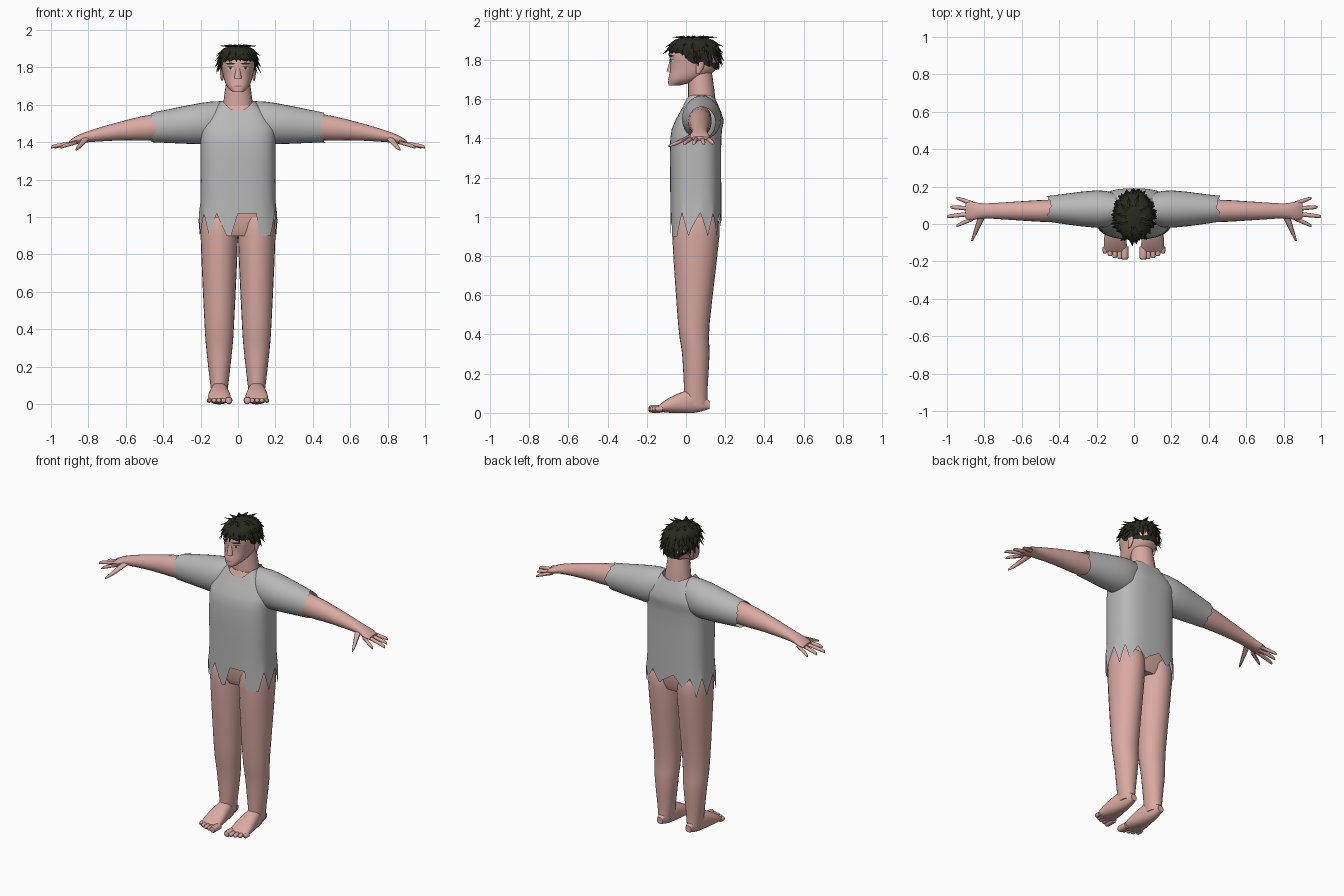
import bpy, bmesh, math, random
from mathutils import Matrix, Vector
from mathutils.bvhtree import BVHTree

random.seed(4)
if "Cube" in bpy.data.objects:
    bpy.data.objects.remove(bpy.data.objects["Cube"])
parts = []


def material(name, red, green, blue):
    mat = bpy.data.materials.new(name)
    mat.use_nodes = True
    mat.diffuse_color = (red, green, blue, 1)
    shader = mat.node_tree.nodes["Principled BSDF"]
    shader.inputs["Base Color"].default_value = (red, green, blue, 1)
    shader.inputs["Roughness"].default_value = .9
    return mat


SKIN = material("skin", .7, .4, .36)
CLOTH = material("grey cloth", .48, .48, .48)
HAIR = material("dark hair", .022, .023, .013)
WHITE = material("eye white", .7, .66, .64)
LIP = material("lip", .36, .15, .13)


def finish(name, bm, mat):
    mesh = bpy.data.meshes.new(name)
    bm.to_mesh(mesh)
    bm.free()
    mesh.materials.append(mat)
    ob = bpy.data.objects.new(name, mesh)
    bpy.context.scene.collection.objects.link(ob)
    parts.append(ob)
    return ob


def resample(rings, steps=3):
    """Catmull-Rom interpolation between cross-sections."""
    padded = [rings[0], *rings, rings[-1]]
    for before, start, end, after in zip(padded, padded[1:], padded[2:], padded[3:]):
        for step in range(steps):
            t = step / steps
            yield [q + t / 2 * (r - p + t * (2 * p - 5 * q + 4 * r - s + t * (3 * (q - r) + s - p)))
                   for p, q, r, s in zip(before, start, end, after)]
    yield rings[-1]


def loft(name, rings, mat, axis="z", offset=0, sides=20, power=2, mirror=1, warp=None, caps=True):
    """Each ring is (position along axis, centre, first radius, second radius)."""
    bm = bmesh.new()
    rows = []
    for along, centre, first, second in resample(rings):
        row = []
        for k in range(sides):
            angle = math.tau * k / sides
            c, s = math.cos(angle), math.sin(angle)
            u = offset + first * math.copysign(abs(c) ** (2 / power), c)
            v = centre + second * math.copysign(abs(s) ** (2 / power), s)
            x, y, z = {"z": (u, v, along), "x": (along, u, v), "y": (u, along, v)}[axis]
            if warp:
                x, y, z = warp(x, y, z, angle)
            row.append(bm.verts.new((x * mirror, y, z)))
        rows.append(row)
    for low, high in zip(rows, rows[1:]):
        for k in range(sides):
            bm.faces.new((low[k - 1], low[k], high[k], high[k - 1]))
    if caps:
        bm.faces.new(rows[0])
        bm.faces.new(rows[-1])
    bmesh.ops.recalc_face_normals(bm, faces=bm.faces)
    return finish(name, bm, mat)


# Torso, neck, head and nose
loft("torso", [(.9, .05, .15, .09), (1, .05, .19, .11), (1.4, .05, .19, .11), (1.6, .08, .08, .07)],
     SKIN, sides=32, power=2.6)
loft("neck", [(1.5, .08, .09, .07), (1.6, .08, .08, .07), (1.75, .07, .06, .06)], SKIN)
head = loft("head", [(1.67, -.06, .03, .03), (1.7, -.01, .06, .08), (1.76, .04, .08, .12),
                     (1.85, .04, .09, .12), (1.91, .04, .04, .06)], SKIN, sides=32, power=2.3)
loft("nose", [(1.74, -.08, .02, .02), (1.81, -.07, .01, .01)], SKIN, sides=10)

# Painted face details, laid just over the head surface
skull = BVHTree.FromPolygons([v.co for v in head.data.vertices],
                             [tuple(p.vertices) for p in head.data.polygons])


def plate(name, x, z, width, height, mat, lift, columns=9):
    """Lens-shaped strip of quads projected onto the face."""
    bm = bmesh.new()
    pairs = []
    for k in range(columns):
        across = 2 * k / (columns - 1) - 1
        rise = height * (1.1 - across * across)
        pair = []
        for target in (z - rise, z + rise):
            origin = Vector((x + width * across, -1, target))
            hit = skull.ray_cast(origin, Vector((0, 1, 0)))[0]
            pair.append(bm.verts.new(hit - Vector((0, lift, 0))))
        pairs.append(pair)
    for left, right in zip(pairs, pairs[1:]):
        bm.faces.new((left[0], right[0], right[1], left[1]))
    finish(name, bm, mat)


plate("mouth", 0, 1.7, .026, .003, LIP, .003)


# Limbs and sleeves, built once for each side
def cuff(x, y, z, angle):
    """Tear the open end of the sleeve."""
    tear = .01 * math.sin(3 * angle + 1) + random.choice((0, 0, .01))
    return x + tear * max(0, (x - .4) / .05), y, z


def thumb_lean(x, y, z, angle):
    return x - .4 * y, y, z


for side, mirror in (("left", 1), ("right", -1)):
    loft(side + "_leg", [(1, .05, .09, .11), (.9, .05, .1, .12), (.45, .04, .08, .08), (.3, .05, .07, .07),
                         (.12, .05, .05, .06), (.04, .05, .04, .06)], SKIN, offset=.1, sides=24, mirror=mirror)
    loft(side + "_foot", [(.12, .04, .02, .02), (.04, .06, .04, .06), (-.08, .04, .06, .04),
                          (-.15, .02, .06, .01)], SKIN, axis="y", offset=.1, power=2.4, mirror=mirror)
    for n in range(5):
        size = .013 if n else .02
        tip = .002 * n * n - .19
        loft(f"{side}_toe_{n + 1}", [(-.12, .02, size, size), (tip + .01, .02, size, size),
                                     (tip, .02, size / 2, size / 2)],
             SKIN, axis="y", offset=.05 + .026 * n, sides=10, mirror=mirror)

    loft(side + "_arm", [(.2, 1.5, .06, .07), (.45, 1.48, .06, .07), (.63, 1.46, .05, .05),
                         (.8, 1.43, .04, .03), (.87, 1.41, .05, .02), (.9, 1.4, .04, .01)],
         SKIN, axis="x", offset=.07, mirror=mirror)
    for n, (label, tip) in enumerate((("index", .95), ("middle", 1), ("ring", .98), ("little", .95))):
        spread = (.024 * n - .04) / (tip - .86)

        def splay(x, y, z, angle):
            return x, y + spread * (x - .86), z

        loft(f"{side}_{label}_finger", [(.86, 1.4, .013, .01), (tip - .02, 1.38, .01, .01),
                                        (tip, 1.37, .005, .005)],
             SKIN, axis="x", offset=.03 + .026 * n, sides=10, mirror=mirror, warp=splay)
    loft(side + "_thumb", [(.04, 1.42, .02, .01), (-.04, 1.38, .012, .012), (-.09, 1.36, .005, .005)],
         SKIN, axis="y", offset=.83, sides=10, mirror=mirror, warp=thumb_lean)
    loft(side + "_sleeve", [(.09, 1.51, .08, .11), (.2, 1.5, .1, .11), (.45, 1.48, .07, .08)],
         CLOTH, axis="x", offset=.08, sides=28, mirror=mirror, warp=cuff, caps=False)

    # Ear and eye of this side
    loft(side + "_ear", [(1.73, .06, .005, .01), (1.76, .07, .01, .02), (1.79, .07, .01, .02)],
         SKIN, offset=.085, sides=12, mirror=mirror)
    eye = .04 * mirror
    plate(side + "_eye", eye, 1.795, .02, .007, WHITE, .003)
    plate(side + "_iris", eye, 1.795, .006, .006, HAIR, .005)
    plate(side + "_eyelid", eye, 1.803, .02, .002, HAIR, .006)
    plate(side + "_eyebrow", eye, 1.82, .026, .005, HAIR, .005)


# Shirt with a torn hem, a square cut-out at the front and a low collar
def hem_height(degrees):
    low, high = (.95 if 50 < degrees < 130 else .9), 1.02
    if 268 < degrees < 292:
        return high
    if 258 < degrees < 322:
        return low
    tooth = abs((degrees - 5) % 30 - 15) / 15
    return low + (high - low) * tooth


def shirt_edges(x, y, z, angle):
    if z < 1.1:
        low = hem_height(math.degrees(angle))
        z = low + (z - .95) / .15 * (1.1 - low)
    elif z > 1.5:
        front = math.sin(angle)
        dip = .05 if front < 0 else .02
        z -= dip * front ** 4 * (z - 1.5) / .12
    return x, y, z


loft("shirt", [(.95, .05, .21, .13), (1.1, .05, .2, .13), (1.4, .05, .2, .13), (1.5, .07, .19, .12),
               (1.62, .07, .09, .08)], CLOTH, sides=72, power=2.8, warp=shirt_edges, caps=False)


# Hair cap with a ragged edge, then overlapping tufts
def hairline(facing):
    return 1.785 - facing * (.06 if facing < 0 else .03)


def hair_edge(x, y, z, angle):
    if z < 1.85:
        low = hairline(math.sin(angle)) + random.uniform(-.01, .01)
        z = low + (z - 1.78) / .07 * (1.86 - low)
    return x, y, z


loft("hair_cap", [(1.78, .04, .09, .13), (1.86, .04, .1, .13), (1.9, .04, .08, .1), (1.92, .04, .02, .03)],
     HAIR, sides=40, warp=hair_edge)

bm = bmesh.new()
levels = 5
for level in range(levels):
    down = level / (levels - 1)
    radius = .1 - .05 * (1 - down) ** 3
    height = 1.915 - .1 * down
    count = 10 + 4 * level
    for k in range(count):
        angle = math.tau * (k + random.uniform(-.3, .3)) / count
        c, s = math.cos(angle), math.sin(angle)
        if height < hairline(s) + .02:
            continue
        length = random.uniform(.05, .07)
        way = Vector((c + random.uniform(-.4, .4), s + random.uniform(-.3, .3), -2.4 * down)).normalized()
        spot = Vector((radius * c, .04 + 1.3 * radius * s, height)) + way * length * .3
        turn = way.to_track_quat("Z", "Y").to_matrix().to_4x4()
        flat = Matrix.Diagonal((1, .4, 1, 1))
        bmesh.ops.create_cone(bm, cap_ends=True, segments=4, radius1=.02, radius2=.001, depth=length,
                              matrix=Matrix.Translation(spot) @ turn @ flat)
finish("hair_tufts", bm, HAIR)

# Smooth shading with crisp edges kept
bpy.ops.object.select_all(action="DESELECT")
for ob in parts:
    ob.select_set(True)
bpy.context.view_layer.objects.active = parts[0]
bpy.ops.object.shade_smooth_by_angle(angle=math.radians(40))
